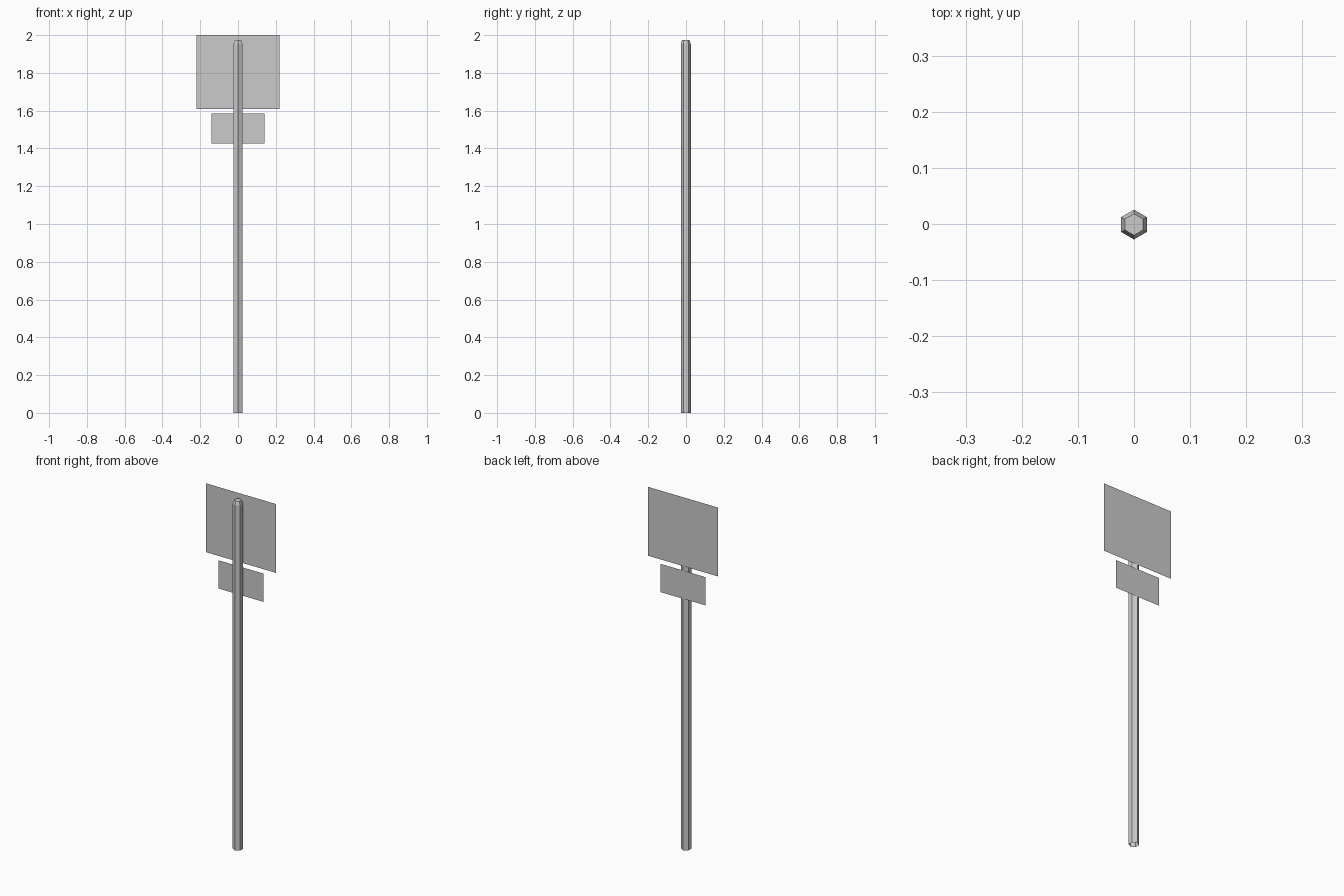
import bpy, bmesh, math

if "Cube" in bpy.data.objects:
    bpy.data.objects.remove(bpy.data.objects["Cube"])


def make_object(name, bm):
    mesh = bpy.data.meshes.new(name)
    bm.to_mesh(mesh)
    bm.free()
    obj = bpy.data.objects.new(name, mesh)
    bpy.context.collection.objects.link(obj)
    return obj


# Hexagonal post with a chamfered top, corners pointing front and back
def post(name, y, rings):
    bm = bmesh.new()
    loops = []
    for radius, z in rings:
        angles = [math.radians(30 + 60 * i) for i in range(6)]
        loops.append([bm.verts.new((radius * math.cos(a), y + radius * math.sin(a), z))
                      for a in angles])
    for low, high in zip(loops, loops[1:]):
        for i in range(6):
            j = (i + 1) % 6
            bm.faces.new((low[i], low[j], high[j], high[i]))
    bm.faces.new(loops[-1])
    return make_object(name, bm)


# Thin flat sign panel facing the back
def panel(name, half_width, y, z0, z1):
    bm = bmesh.new()
    corners = [(half_width, z0), (-half_width, z0), (-half_width, z1), (half_width, z1)]
    bm.faces.new([bm.verts.new((x, y, z)) for x, z in corners])
    return make_object(name, bm)


post("post", -0.001, [(0.0265, 0.0), (0.0265, 1.953), (0.019, 1.975)])
panel("main_sign_panel", 0.22, 0.0265, 1.61, 2.0)
panel("lower_sign_panel", 0.141, 0.0265, 1.425, 1.585)
